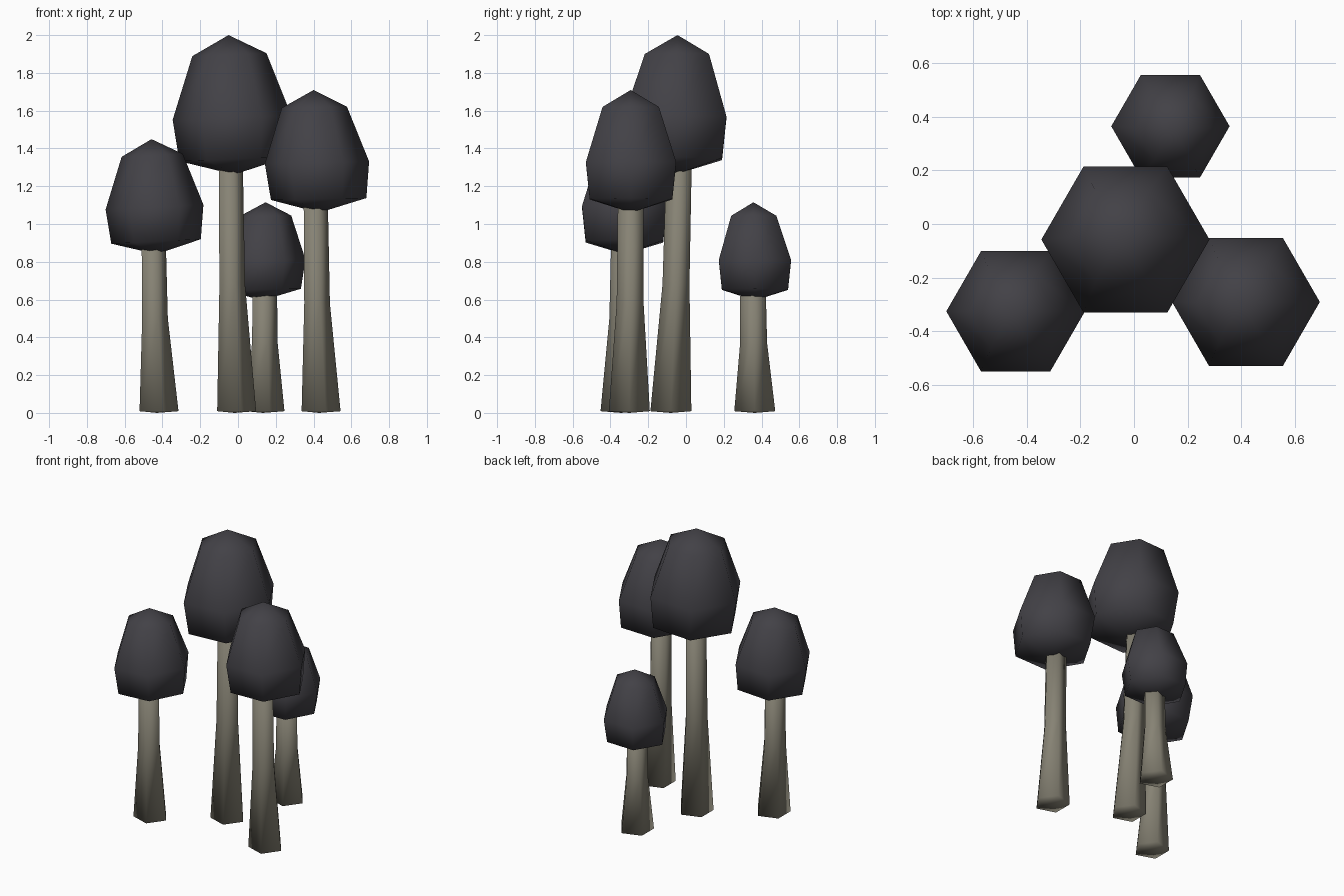
import bpy
import bmesh
import math
from mathutils import Vector

cube = bpy.data.objects.get("Cube")
if cube:
    bpy.data.objects.remove(cube, do_unlink=True)


def material(name, colour):
    mat = bpy.data.materials.new(name)
    mat.use_nodes = True
    mat.diffuse_color = (*colour, 1)
    bsdf = mat.node_tree.nodes["Principled BSDF"]
    bsdf.inputs["Base Color"].default_value = (*colour, 1)
    bsdf.inputs["Roughness"].default_value = 0.9
    return mat


CAP = material("charcoal cap", (0.055, 0.053, 0.062))
STEM = material("grey beige stem", (0.24, 0.225, 0.175))


def lathe(name, sections, sides, mat, tilt=0.0):
    """Skin sections of (centre, radius); a zero radius makes a pole."""
    bm = bmesh.new()
    rings = []
    for centre, radius in sections:
        if radius == 0:
            rings.append([bm.verts.new(centre)])
            continue
        ring = []
        for i in range(sides):
            a = math.tau * i / sides
            x, y = radius * math.cos(a), radius * math.sin(a)
            ring.append(bm.verts.new(Vector(centre) + Vector((x, y, tilt * x))))
        rings.append(ring)
    for low, high in zip(rings, rings[1:]):
        for i in range(sides):
            j = (i + 1) % sides
            if len(low) == 1:
                bm.faces.new((low[0], high[j], high[i]))
            elif len(high) == 1:
                bm.faces.new((low[i], low[j], high[0]))
            else:
                bm.faces.new((low[i], low[j], high[j], high[i]))
    bmesh.ops.recalc_face_normals(bm, faces=bm.faces)
    for face in bm.faces:
        face.smooth = True
    mesh = bpy.data.meshes.new(name)
    bm.to_mesh(mesh)
    bm.free()
    mesh.materials.append(mat)
    obj = bpy.data.objects.new(name, mesh)
    bpy.context.collection.objects.link(obj)


# Cap profile: (drop below the tip, radius), both in cap radii
PROFILE = [(2.35, 0), (2.09, 0.915), (1.39, 1), (0.33, 0.625), (0, 0)]


def mushroom(name, base, top, stem_mid, tip, belly, radius, tilt):
    # Tapered five-sided stem, flared at the foot
    bx, by = base
    tx, ty, tz = top
    mid = (tx * 0.7 + bx * 0.3, ty * 0.6 + by * 0.4, stem_mid)
    lathe(name + "_stem", [((bx, by, 0), 0), ((bx, by, 0.009), 0.114),
                           (mid, 0.075), ((tx, ty, tz), 0.07),
                           ((tx, ty, tz + 0.01), 0)], 5, STEM)
    # Six-sided egg-shaped cap, leaning slightly
    sections = []
    for drop, r in PROFILE:
        t = drop / 1.39
        centre = (tip[0] + (belly[0] - tip[0]) * t,
                  tip[1] + (belly[1] - tip[1]) * min(t, 1),
                  tip[2] - drop * radius)
        sections.append((centre, r * radius))
    lathe(name + "_cap", sections, 6, CAP, tilt)


mushroom("tall_mushroom", (-0.018, -0.08), (-0.046, -0.035, 1.4), 0.68,
         (-0.05, -0.045, 2.0), (-0.032, -0.058), 0.314, 0.04)
mushroom("left_mushroom", (0.429, -0.3), (0.404, -0.293, 1.2), 0.58,
         (0.4, -0.293, 1.709), (0.418, -0.291), 0.276, 0.02)
mushroom("right_mushroom", (-0.429, -0.344), (-0.454, -0.328, 0.98), 0.5,
         (-0.458, -0.326, 1.449), (-0.442, -0.326), 0.259, 0.05)
mushroom("back_mushroom", (0.132, 0.364), (0.136, 0.354, 0.72), 0.37,
         (0.146, 0.357, 1.115), (0.136, 0.365), 0.221, 0.02)
